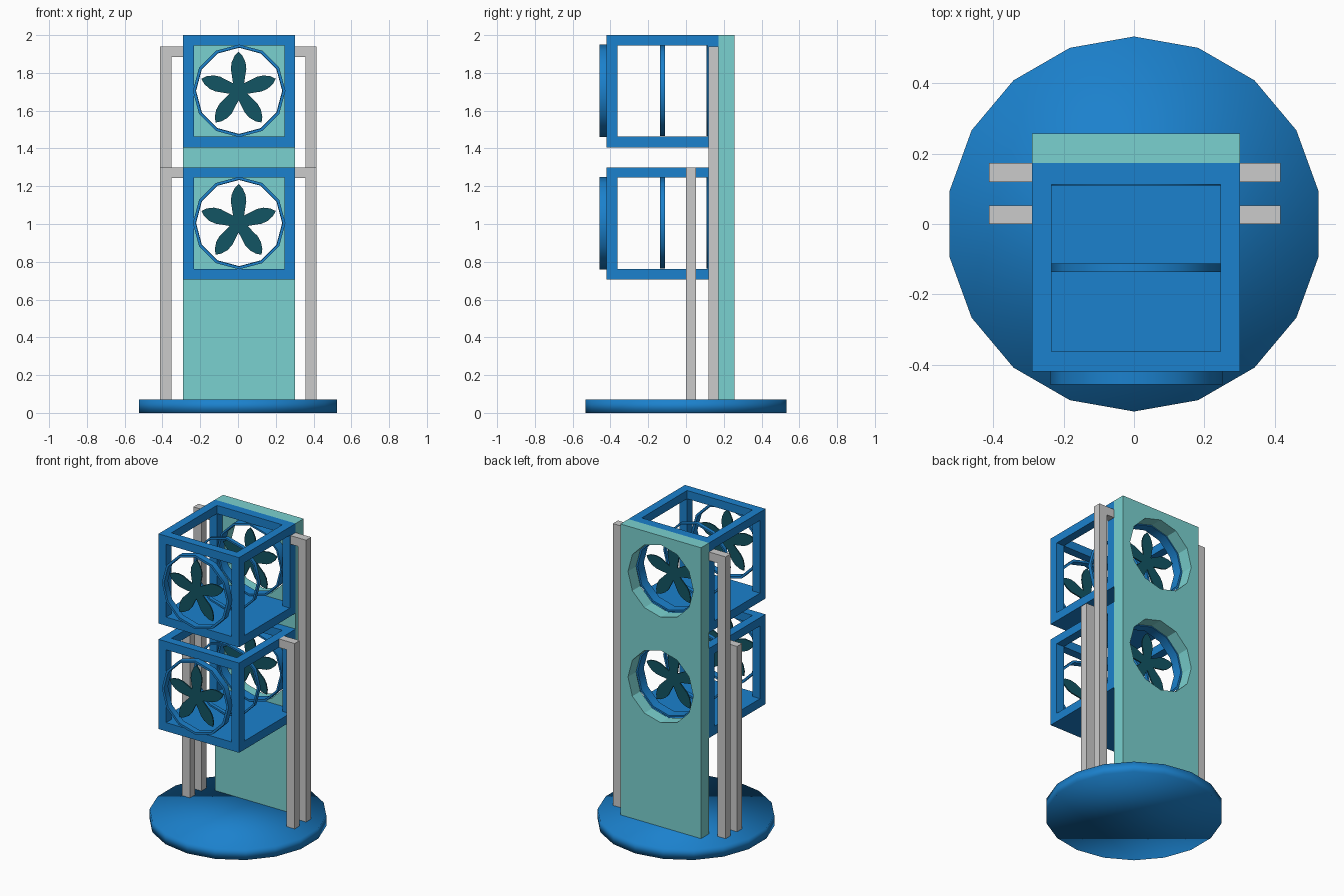
import bpy, bmesh
from math import pi, sin, cos
from mathutils import Matrix

if "Cube" in bpy.data.objects:
    bpy.data.objects.remove(bpy.data.objects["Cube"])


def material(name, rgb):
    m = bpy.data.materials.new(name)
    m.diffuse_color = (*rgb, 1)
    m.use_nodes = True
    m.node_tree.nodes["Principled BSDF"].inputs["Base Color"].default_value = m.diffuse_color
    return m


BLUE = material("blue", (0.011, 0.22, 0.61))
TEAL = material("teal", (0.195, 0.64, 0.63))
DARK = material("dark_teal", (0.006, 0.09, 0.127))
CX = 0.006  # column centre in x


def finish(name, bm, mat=None, smooth=False):
    bmesh.ops.recalc_face_normals(bm, faces=bm.faces)
    me = bpy.data.meshes.new(name)
    bm.to_mesh(me)
    bm.free()
    ob = bpy.data.objects.new(name, me)
    bpy.context.collection.objects.link(ob)
    if mat:
        me.materials.append(mat)
    for p in me.polygons:
        p.use_smooth = smooth
    return ob


def add_box(bm, x0, x1, y0, y1, z0, z1):
    size = Matrix.Diagonal((x1 - x0, y1 - y0, z1 - z0, 1))
    mid = Matrix.Translation(((x0 + x1) / 2, (y0 + y1) / 2, (z0 + z1) / 2))
    bmesh.ops.create_cube(bm, size=1, matrix=mid @ size)


def box(name, *dims, mat=None):
    bm = bmesh.new()
    add_box(bm, *dims)
    return finish(name, bm, mat)


def extrude_xz(name, pts, y0, y1, mat=None):
    bm = bmesh.new()
    f = bm.faces.new([bm.verts.new((x, y0, z)) for x, z in pts])
    ext = bmesh.ops.extrude_face_region(bm, geom=[f])["geom"]
    bmesh.ops.translate(bm, vec=(0, y1 - y0, 0),
                        verts=[v for v in ext if isinstance(v, bmesh.types.BMVert)])
    return finish(name, bm, mat)


def circle(r, z, n=12):
    return [(CX + r * sin(2 * pi * i / n), z + r * cos(2 * pi * i / n)) for i in range(n)]


def cut(ob, cutter):
    mod = ob.modifiers.new("cut", "BOOLEAN")
    mod.operation, mod.object, mod.solver = "DIFFERENCE", cutter, "EXACT"
    bpy.context.view_layer.objects.active = ob
    bpy.ops.object.modifier_apply(modifier=mod.name)
    bpy.data.objects.remove(cutter)


def ring(name, y0, y1, z, r_out=0.245, r_in=0.23):
    bm = bmesh.new()
    loops = [[bm.verts.new((x, y, zz)) for x, zz in circle(r, z)]
             for r, y in ((r_out, y0), (r_out, y1), (r_in, y1), (r_in, y0))]
    for a, b in zip(loops, loops[1:] + loops[:1]):
        for i in range(12):
            j = (i + 1) % 12
            bm.faces.new((a[i], a[j], b[j], b[i]))
    ob = finish(name, bm, BLUE)
    bpy.ops.object.select_all(action="DESELECT")
    ob.select_set(True)
    bpy.context.view_layer.objects.active = ob
    bpy.ops.object.shade_smooth_by_angle(angle=pi / 4)


def flower(name, y, z):
    # half of one petal as (radius, half width), from the notch to the tip
    half = [(0.085, 0.036), (0.115, 0.041), (0.15, 0.037), (0.185, 0.021)]
    pts = []
    for k in range(5):
        a = 2 * pi * k / 5
        petal = [(-w, r) for r, w in half] + [(0, 0.207)] + [(w, r) for r, w in half[::-1]]
        pts += [(CX - 0.003 + u * cos(a) + v * sin(a), z - u * sin(a) + v * cos(a))
                for u, v in petal]
        n = a + pi / 5  # notch between neighbouring petals
        pts.append((CX - 0.003 + 0.05 * sin(n), z + 0.05 * cos(n)))
    extrude_xz(name, pts, y - 0.004, y + 0.004, DARK)


# round base
bm = bmesh.new()
bmesh.ops.create_cone(bm, cap_ends=True, segments=18, radius1=0.533, radius2=0.533, depth=0.07,
                      matrix=Matrix.Translation((0, 0, 0.035)) @ Matrix.Rotation(pi / 2, 4, "Z"))
if not any(abs(v.co.x) < 1e-4 for v in bm.verts):
    bmesh.ops.rotate(bm, verts=bm.verts, matrix=Matrix.Rotation(pi / 18, 3, "Z"))
finish("base_disc", bm, BLUE, smooth=True)

# tall back panel with two round holes
panel = box("back_panel", CX - 0.296, CX + 0.296, 0.173, 0.257, 0.07, 2.0, mat=TEAL)
for zc in (1.0, 1.7):
    cut(panel, extrude_xz("hole_cutter", circle(0.24, zc), 0.1, 0.4))

# two open boxes, each with rings and star flowers
for tag, z0 in (("lower", 0.705), ("upper", 1.405)):
    z1, zc = z0 + 0.595, z0 + 0.3
    w, o = 0.296, 0.24
    frame = box(tag + "_frame", CX - w, CX + w, -0.42, 0.173, z0, z1, mat=BLUE)
    for dims in ((CX - 1, CX + 1, -0.363, 0.113, z0 + 0.057, z1 - 0.055),
                 (CX - o, CX + o, -1, 1, z0 + 0.057, z1 - 0.055),
                 (CX - o, CX + o, -0.363, 0.113, z0 + 0.057, z1 + 1)):
        cut(frame, box("frame_cutter", *dims))
    ring(tag + "_front_ring", -0.457, -0.415, zc)
    ring(tag + "_middle_ring", -0.137, -0.112, zc, 0.24, 0.228)
    ring(tag + "_back_ring", 0.109, 0.173, zc, 0.24, 0.228)
    flower(tag + "_front_flower", -0.438, zc)
    flower(tag + "_back_flower", 0.125, zc)

# bent side supports, mirrored left and right
for tag, y0, top in (("front", 0.0, 1.3), ("rear", 0.12, 1.94)):
    for side, s in (("left", -1), ("right", 1)):
        prof = [(0.414, 0.07), (0.414, top), (0.29, top), (0.29, top - 0.057),
                (0.355, top - 0.057), (0.355, 0.07)]
        extrude_xz(f"{side}_{tag}_support", [(0.002 + s * x, z) for x, z in prof], y0, y0 + 0.053)
